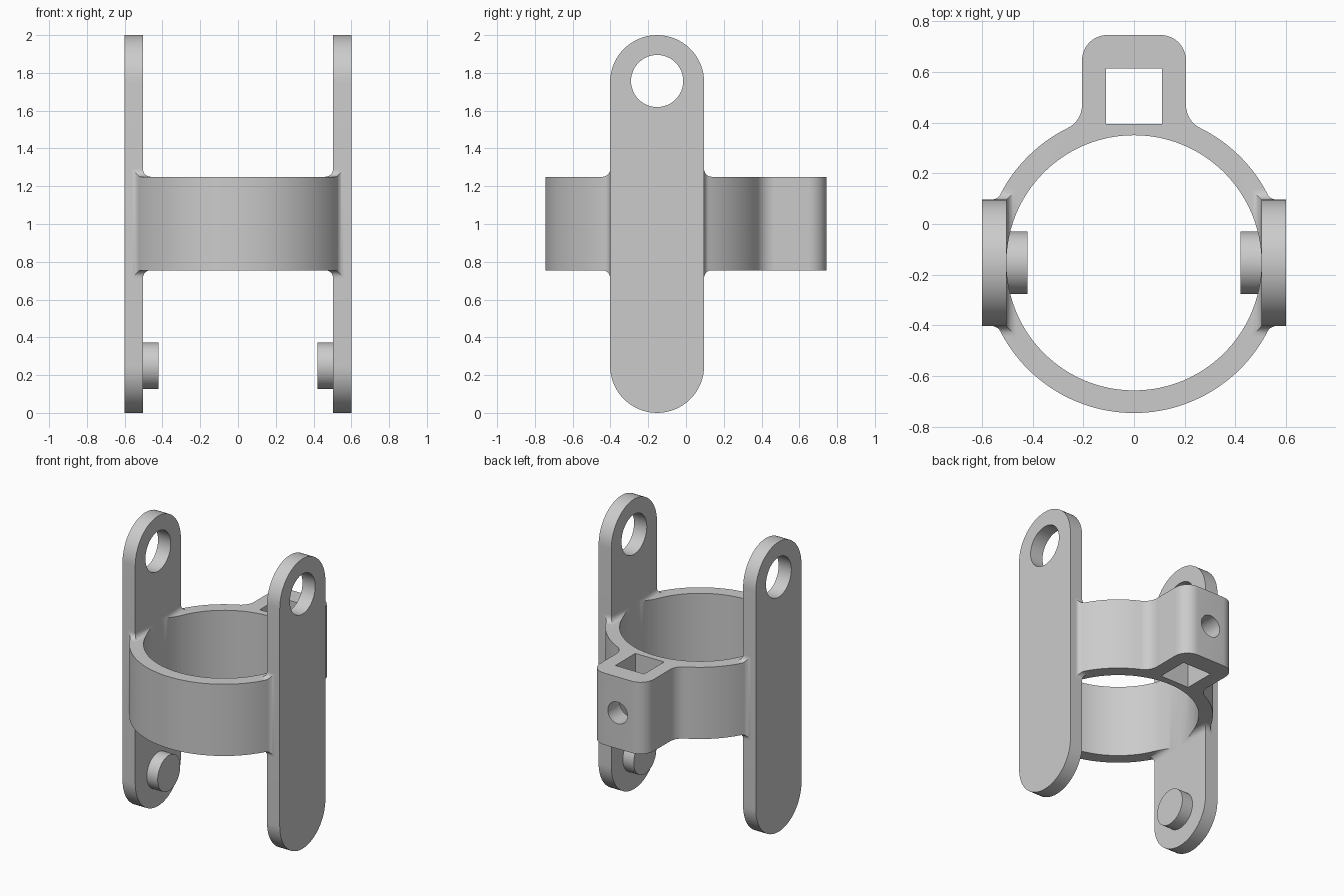
import bpy, bmesh
from math import sin, cos, pi, atan2, sqrt, radians

cube = bpy.data.objects.get("Cube")
if cube:
    bpy.data.objects.remove(cube, do_unlink=True)

# Main dimensions
CY = -0.153                     # ring and arm centre in y
R_OUT, R_IN = 0.592, 0.503      # ring radii
Z0, Z1 = 0.755, 1.25            # ring height range
ARM_IN, ARM_OUT, ARM_R = 0.503, 0.60, 0.249
FIL = 0.04                      # arm to ring fillet
BLOCK_W, BLOCK_TOP, BLOCK_R = 0.205, 0.898, 0.1

grey = bpy.data.materials.new("plain grey")
grey.use_nodes = True
grey.diffuse_color = (0.6, 0.6, 0.6, 1)
grey.node_tree.nodes["Principled BSDF"].inputs["Base Color"].default_value = (0.6, 0.6, 0.6, 1)


def arc(cx, cy, r, a0, a1, n):
    return [(cx + r * cos(a0 + (a1 - a0) * i / n), cy + r * sin(a0 + (a1 - a0) * i / n))
            for i in range(n + 1)]


def circle(cx, cy, r, n):
    return arc(cx, cy, r, 0, 2 * pi, n)[:-1]


def loft(name, rings):
    """Closed solid through a stack of equal-length rings of points."""
    bm = bmesh.new()
    layers = [[bm.verts.new(p) for p in ring] for ring in rings]
    n = len(layers[0])
    for low, high in zip(layers, layers[1:]):
        for i in range(n):
            j = (i + 1) % n
            bm.faces.new((low[i], low[j], high[j], high[i]))
    bm.faces.new(layers[0][::-1])
    bm.faces.new(layers[-1])
    bmesh.ops.recalc_face_normals(bm, faces=bm.faces)
    mesh = bpy.data.meshes.new(name)
    bm.to_mesh(mesh)
    bm.free()
    mesh.materials.append(grey)
    obj = bpy.data.objects.new(name, mesh)
    bpy.context.collection.objects.link(obj)
    return obj


def prism(name, pts, lo, hi, axis="z"):
    """Extrude a 2D outline along an axis."""
    place = {"x": lambda a, b, h: (h, a, b),
             "y": lambda a, b, h: (b, h, a),
             "z": lambda a, b, h: (a, b, h)}[axis]
    return loft(name, [[place(a, b, h) for a, b in pts] for h in sorted((lo, hi))])


def select_only(obj):
    bpy.ops.object.select_all(action='DESELECT')
    obj.select_set(True)
    bpy.context.view_layer.objects.active = obj


def boolean(obj, tool, operation):
    mod = obj.modifiers.new("cut", 'BOOLEAN')
    mod.operation, mod.object, mod.solver = operation, tool, 'EXACT'
    select_only(obj)
    bpy.ops.object.modifier_apply(modifier=mod.name)
    bpy.data.objects.remove(tool, do_unlink=True)


def smooth(obj):
    select_only(obj)
    bpy.ops.object.shade_smooth_by_angle(angle=radians(30))


def collar_outline():
    """Ring outside with arm fillets and the rounded rear block."""
    fy = ARM_R + FIL
    fx = sqrt((R_OUT + FIL) ** 2 - fy ** 2)
    a1 = atan2(fy, fx)
    bx = BLOCK_W + BLOCK_R
    by = sqrt((R_OUT + BLOCK_R) ** 2 - bx ** 2)
    a2 = atan2(by, bx)
    half = arc(0, 0, R_OUT, -pi / 2, -a1, 24)
    half += arc(fx, -fy, FIL, pi - a1, pi / 2, 8)[1:]
    half += arc(fx, fy, FIL, -pi / 2, a1 - pi, 8)
    half += arc(0, 0, R_OUT, a1, a2, 14)[1:]
    half += arc(bx, by, BLOCK_R, a2 - pi, -pi, 10)[1:]
    half += arc(BLOCK_W - BLOCK_R, BLOCK_TOP - BLOCK_R, BLOCK_R, 0, pi / 2, 10)
    full = half + [(-x, y) for x, y in reversed(half) if x > 1e-6]
    return [(x, y + CY) for x, y in full]


def flare(side):
    """Concave fillet above and below the ring, wrapping the arm."""
    steps = [i / 8 * pi / 2 for i in range(9)]
    top = [(Z1 + FIL * (1 - cos(t)), FIL * (1 - sin(t))) for t in steps]
    levels = [(Z0 + Z1 - z, d) for z, d in reversed(top)] + top
    rings = []
    for z, d in levels:
        xi, xo, h = side * (ARM_IN - d), side * (ARM_OUT + 0.1), ARM_R + d
        rings.append([(xi, CY - h, z), (xo, CY - h, z), (xo, CY + h, z), (xi, CY + h, z)])
    return loft("flare", rings)


# Collar: ring, rear block and blended arm joints
collar = prism("collar", collar_outline(), Z0 - 0.1, Z1 + 0.1)
envelope = prism("envelope", [(-1, -1), (1, -1), (1, 1), (-1, 1)], Z0, Z1)
for s in (-1, 1):
    boolean(envelope, flare(s), 'UNION')
boolean(collar, envelope, 'INTERSECT')
boolean(collar, prism("bore", circle(0, CY, R_IN, 96), 0, 2), 'DIFFERENCE')

# Square socket and round screw hole in the rear block
socket = [(-0.11, 0.395), (0.11, 0.395), (0.11, 0.613), (-0.11, 0.613)]
boolean(collar, prism("socket", socket, 0, 2), 'DIFFERENCE')
boolean(collar, prism("screw_hole", circle((Z0 + Z1) / 2, 0, 0.075, 32), 0.5, 0.9, "y"), 'DIFFERENCE')
smooth(collar)

# Side arms with an upper eye and a lower inward peg
stadium = arc(CY, 2 - ARM_R, ARM_R, 0, pi, 32) + arc(CY, ARM_R, ARM_R, pi, 2 * pi, 32)
for s, side in ((1, "left"), (-1, "right")):
    arm = prism(side + "_arm", stadium, s * ARM_IN, s * ARM_OUT, "x")
    boolean(arm, prism("eye", circle(CY, 1.757, 0.138, 48), -1, 1, "x"), 'DIFFERENCE')
    smooth(arm)
    peg = prism(side + "_peg", circle(CY, ARM_R, 0.123, 48), s * 0.42, s * 0.55, "x")
    smooth(peg)
